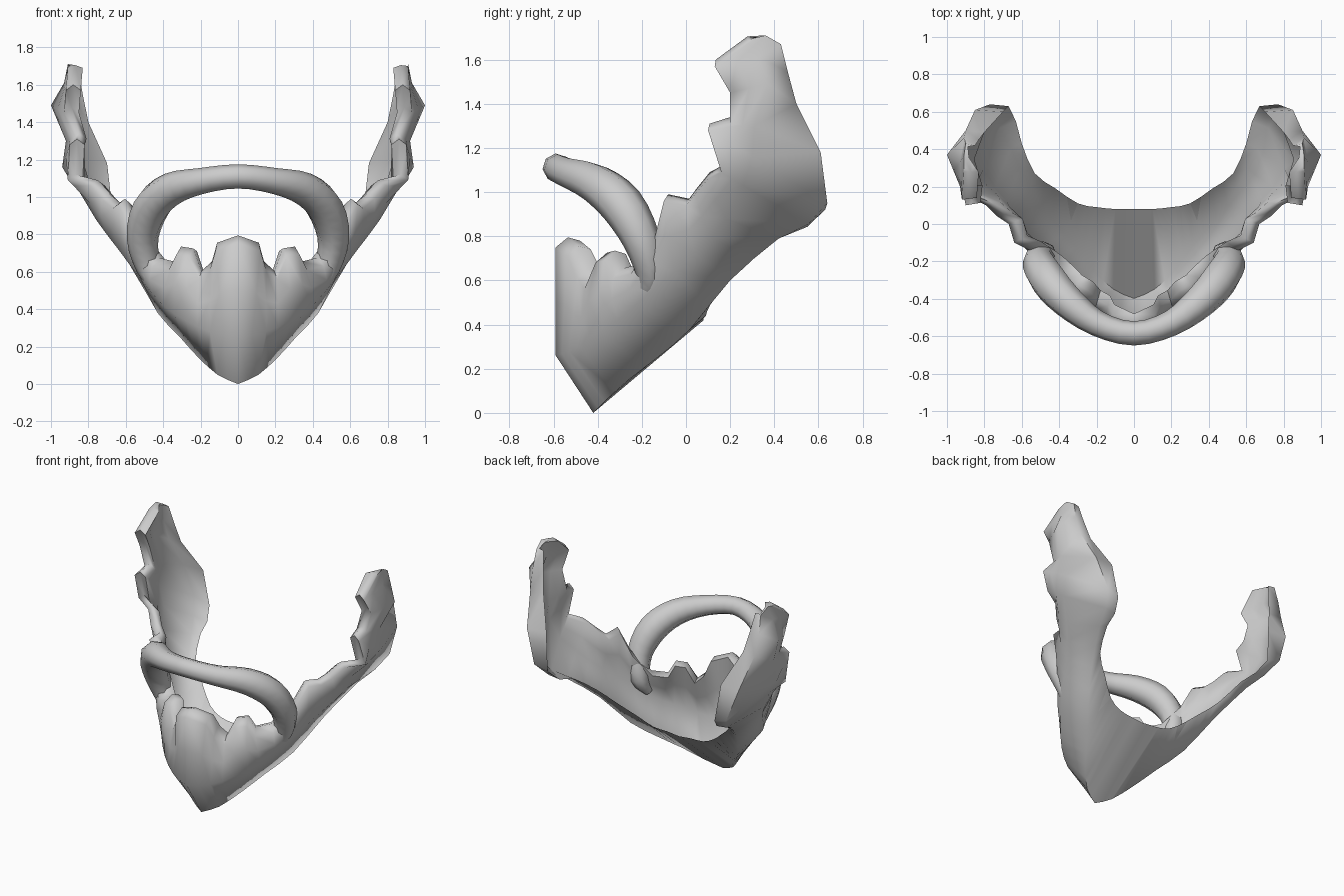
import bpy, bmesh, math
from mathutils import Vector

if "Cube" in bpy.data.objects:
    bpy.data.objects.remove(bpy.data.objects["Cube"])


def smooth_path(points, n):
    """Catmull-Rom points, n steps per span."""
    p = [Vector(q) for q in points]
    p = [p[0] * 2 - p[1]] + p + [p[-1] * 2 - p[-2]]
    out = []
    for i in range(1, len(p) - 2):
        a, b, c, d = p[i - 1:i + 3]
        for k in range(n):
            t = k / n
            out.append(0.5 * (2 * b + (c - a) * t + (2 * a - 5 * b + 4 * c - d) * t * t
                              + (3 * b - a - 3 * c + d) * t ** 3))
    return out + [p[-2]]


def finish(obj, angle):
    bpy.ops.object.select_all(action='DESELECT')
    obj.select_set(True)
    bpy.context.view_layer.objects.active = obj
    bpy.ops.object.shade_smooth_by_angle(angle=math.radians(angle))


# Jagged upper edge, from chin tuft to the top of the sideburn
edge = [Vector(p) for p in [
    (0, -.59, .75), (.12, -.54, .71), (.15, -.49, .61), (.21, -.46, .56), (.26, -.41, .68),
    (.33, -.37, .69), (.37, -.33, .61), (.46, -.25, .63), (.56, -.14, .80), (.64, -.10, .96),
    (.67, 0, .94), (.73, .04, .99), (.79, .10, 1.06), (.91, .16, 1.09), (.90, .10, 1.28),
    (.89, .20, 1.31), (.93, .20, 1.45), (.92, .13, 1.57), (.91, .28, 1.69)]]
# Outer bulge, jaw ridge and neck edge, one point for every second edge point
bulge = smooth_path([
    (0, -.59, .26), (.15, -.53, .28), (.28, -.44, .34), (.40, -.31, .42), (.52, -.15, .56),
    (.64, .04, .72), (.76, .18, .88), (.94, .30, 1.16), (1.0, .37, 1.49), (.91, .36, 1.71)], 2)
ridge = smooth_path([
    (0, -.42, 0), (.11, -.37, .05), (.22, -.26, .15), (.31, -.13, .25), (.43, .02, .38),
    (.55, .20, .60), (.66, .42, .79), (.77, .64, .95), (.90, .50, 1.40), (.90, .43, 1.67)], 2)
neck = smooth_path([
    (0, .08, .42), (.10, .08, .43), (.20, .09, .44), (.30, .11, .49), (.42, .19, .59),
    (.53, .27, .69), (.60, .43, .81), (.67, .63, .92), (.80, .49, 1.40), (.85, .42, 1.67)], 2)
# Waist and corners of the sideburn
bulge[13], bulge[15], bulge[17] = Vector((.85, .26, 1.03)), Vector((.92, .31, 1.30)), Vector((.93, .33, 1.61))
ridge[15], neck[15] = Vector((.85, .61, 1.18)), Vector((.70, .60, 1.18))

# Beard: thin closed cross-sections lofted along one half, then mirrored
bm = bmesh.new()
rings = []
for i, (e, b, r, n) in enumerate(zip(edge, bulge, ridge, neck)):
    inward = Vector((-e.x, .25 - e.y, 0)).normalized()
    v = e + inward * (.11 if i < 8 else .08) + Vector((0, 0, .03 if i < 8 else 0))
    rim = (e + v) / 2 + Vector((0, 0, .03 if i < 18 else .015))
    mid = (v + n) / 2
    upper = e.lerp(b, .5) - inward * (.02 if 3 < i < 13 else 0)
    bulge_in = b.lerp(mid, .15 if i < 13 else .4)
    ridge_in = r.lerp(mid, .1 if i < 13 else .2)
    upper_in = v.lerp(bulge_in, .5)
    rings.append([bm.verts.new(p) for p in (e, upper, b, r, n, ridge_in, bulge_in, upper_in, v, rim)])
for a, b in zip(rings, rings[1:]):
    for i in range(len(a)):
        j = (i + 1) % len(a)
        bm.faces.new((a[i], a[j], b[j], b[i]))
bm.faces.new(rings[-1])
geom = bm.verts[:] + bm.edges[:] + bm.faces[:]
bmesh.ops.mirror(bm, geom=geom, axis='X', merge_dist=.001)
bmesh.ops.remove_doubles(bm, verts=bm.verts[:], dist=.001)
bmesh.ops.recalc_face_normals(bm, faces=bm.faces[:])
mesh = bpy.data.meshes.new("beard")
bm.to_mesh(mesh)
bm.free()
beard = bpy.data.objects.new("beard", mesh)
bpy.context.collection.objects.link(beard)
finish(beard, 80)

# Moustache: tube arching over the mouth, sunk into the beard (x, y, z, radius)
half = [(0, -.585, 1.11, .065), (.2, -.53, 1.085, .07), (.36, -.41, 1.04, .09),
        (.465, -.29, .94, .1), (.51, -.2, .78, .085), (.48, -.16, .62, .065), (.44, -.2, .52, .03)]
full = [(-x, y, z, r) for x, y, z, r in half[:0:-1]] + half
path = smooth_path([p[:3] for p in full], 3)
radii = smooth_path([(p[3], 0, 0) for p in full], 3)
curve = bpy.data.curves.new("moustache", 'CURVE')
curve.dimensions = '3D'
curve.bevel_depth = 1
curve.bevel_resolution = 2
curve.use_fill_caps = True
spline = curve.splines.new('POLY')
spline.points.add(len(path) - 1)
for pt, p, r in zip(spline.points, path, radii):
    pt.co = (*p, 1)
    pt.radius = r.x
moustache = bpy.data.objects.new("moustache", curve)
bpy.context.collection.objects.link(moustache)
bpy.ops.object.select_all(action='DESELECT')
moustache.select_set(True)
bpy.context.view_layer.objects.active = moustache
bpy.ops.object.convert(target='MESH')
finish(bpy.context.view_layer.objects.active, 60)
